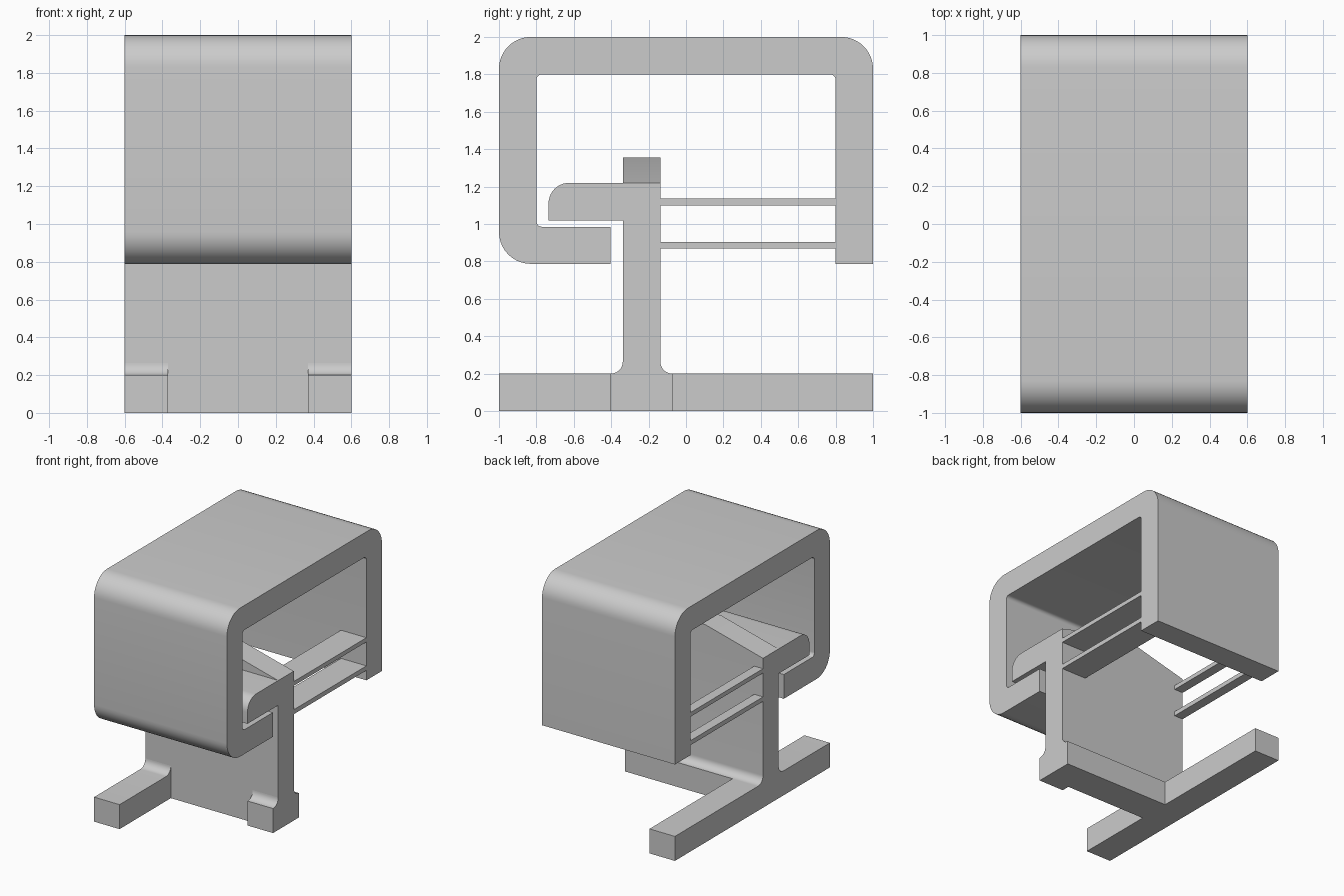
import bpy, bmesh, math
from mathutils import Vector

cube = bpy.data.objects.get("Cube")
if cube:
    bpy.data.objects.remove(cube, do_unlink=True)

grey = bpy.data.materials.new("plain grey")
grey.use_nodes = True
COLOUR = (0.6, 0.6, 0.6, 1)
grey.diffuse_color = COLOUR
grey.node_tree.nodes["Principled BSDF"].inputs["Base Color"].default_value = COLOUR


def rounded(points, steps=10):
    """Replace each corner (a, b, radius) by an arc."""
    out = []
    for i, p in enumerate(points):
        c = Vector(p[:2])
        if len(p) == 2:
            out.append(c)
            continue
        # All rounded corners are square, so the arc is a quarter circle
        u = (Vector(points[i - 1][:2]) - c).normalized() * p[2]
        v = (Vector(points[(i + 1) % len(points)][:2]) - c).normalized() * p[2]
        for k in range(steps + 1):
            t = k / steps * math.pi / 2
            out.append(c + u * (1 - math.sin(t)) + v * (1 - math.cos(t)))
    return out


def extrude(name, points, lo, hi, axis="x"):
    """Extrude a (y, z) profile along x, or an (x, z) profile along y."""
    bm = bmesh.new()
    place = (lambda p: (lo, p.x, p.y)) if axis == "x" else (lambda p: (p.x, lo, p.y))
    face = bm.faces.new([bm.verts.new(place(p)) for p in rounded(points)])
    moved = bmesh.ops.extrude_face_region(bm, geom=[face], use_keep_orig=True)["geom"]
    offset = (hi - lo, 0, 0) if axis == "x" else (0, hi - lo, 0)
    bmesh.ops.translate(bm, vec=offset,
                        verts=[g for g in moved if isinstance(g, bmesh.types.BMVert)])
    bmesh.ops.recalc_face_normals(bm, faces=bm.faces)
    mesh = bpy.data.meshes.new(name)
    bm.to_mesh(mesh)
    bm.free()
    mesh.materials.append(grey)
    obj = bpy.data.objects.new(name, mesh)
    bpy.context.collection.objects.link(obj)
    bpy.ops.object.select_all(action="DESELECT")
    obj.select_set(True)
    bpy.context.view_layer.objects.active = obj
    bpy.ops.object.shade_smooth_by_angle(angle=math.radians(30))


W = 0.6                       # half width
INNER = 0.37                  # inner side of the feet
FRONT, BACK = -0.338, -0.137  # faces of the upright
R = 0.17                      # outer corners of the cover

# Wrap-around cover with a lip under the hook
extrude("cover", [
    (1, 0.787), (1, 2, R), (-1, 2, R), (-1, 0.787, R), (-0.405, 0.787),
    (-0.405, 0.985), (-0.8, 0.985, 0.03), (-0.8, 1.8, 0.03),
    (0.8, 1.8, 0.03), (0.8, 0.787)], -W, W)

# Upright with its hook and the crossbar of the base
extrude("upright_hook", [
    (FRONT, 0), (-0.072, 0), (-0.072, 0.2), (BACK, 0.2, 0.064), (BACK, 1.22),
    (-0.735, 1.22, 0.11), (-0.735, 1.018), (FRONT, 1.018)], -W, W)

# Tapered ridge on top of the upright
extrude("top_ridge", [(-W, 1.22), (W, 1.22), (0.08, 1.355), (-0.08, 1.355)],
        FRONT, BACK, "y")

# Front feet, the long one on the right side, and the long rear foot
for name, tip, lo, hi in (("long_front_foot", -1, -W, -INNER),
                          ("short_front_foot", -0.405, INNER, W)):
    extrude(name, [
        (tip, 0), (FRONT + 0.002, 0), (FRONT + 0.002, 0.264), (FRONT, 0.264),
        (FRONT, 0.2, 0.064), (tip, 0.2)], lo, hi)
extrude("rear_foot", [(-0.074, 0), (1, 0), (1, 0.2), (-0.074, 0.2)], -W, -INNER)

# Thin flexible ribs joining the upright to the cover, narrower on the right
for side, lo, hi in (("right", -W, -0.52), ("left", INNER, W)):
    for level, z0, z1 in (("lower", 0.868, 0.905), ("upper", 1.1, 1.135)):
        extrude(f"{side}_{level}_rib", [
            (BACK - 0.002, z0), (0.802, z0), (0.802, z1), (BACK - 0.002, z1)], lo, hi)
